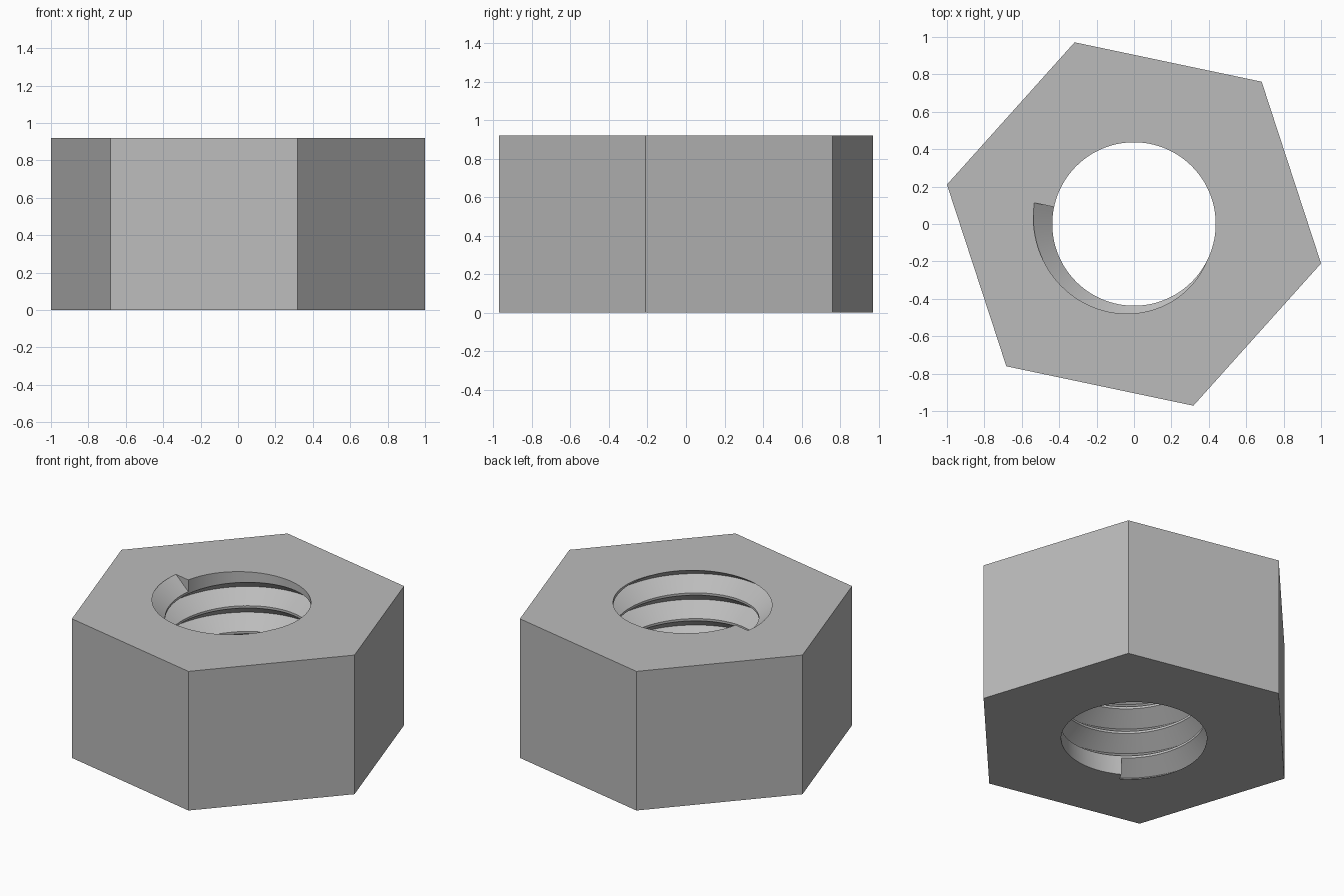
import bpy, bmesh, math

HEIGHT = 0.92
HEX_R, HEX_TURN = 1.022, math.radians(-11.9)
BORE_R, ROOT_R = 0.437, 0.545
PITCH, HALF = 0.17, 0.0775          # thread pitch and half width of the groove
START, TURNS, SEG = math.radians(168), 5.2, 96

if "Cube" in bpy.data.objects:
    bpy.data.objects.remove(bpy.data.objects["Cube"])

steel = bpy.data.materials.new("grey_steel")
steel.use_nodes = True
colour = (0.5, 0.5, 0.5, 1)
steel.diffuse_color = colour
steel.node_tree.nodes["Principled BSDF"].inputs["Base Color"].default_value = colour


def finish(name, bm):
    bmesh.ops.recalc_face_normals(bm, faces=bm.faces)
    mesh = bpy.data.meshes.new(name)
    bm.to_mesh(mesh)
    bm.free()
    mesh.materials.append(steel)
    obj = bpy.data.objects.new(name, mesh)
    bpy.context.collection.objects.link(obj)
    return obj


def prism(name, radius, sides, turn, z0, z1):
    bm = bmesh.new()
    ring = [bm.verts.new((radius * math.cos(turn + math.tau * i / sides),
                          radius * math.sin(turn + math.tau * i / sides), z0))
            for i in range(sides)]
    base = bm.faces.new(ring)
    top = bmesh.ops.extrude_face_region(bm, geom=[base])["geom"]
    bmesh.ops.translate(bm, vec=(0, 0, z1 - z0),
                        verts=[g for g in top if isinstance(g, bmesh.types.BMVert)])
    return finish(name, bm)


def helix_cutter(name):
    # V profile, with its flanks run slightly past the bore wall
    over = 0.006
    lip = HALF * (1 + over / (ROOT_R - BORE_R))
    profile = [(ROOT_R, 0), (BORE_R - over, lip), (BORE_R - 0.08, lip),
               (BORE_R - 0.08, -lip), (BORE_R - over, -lip)]
    bm = bmesh.new()
    steps = round(TURNS * SEG)
    rings = []
    for i in range(steps + 1):
        t = TURNS * i / steps
        a = START + math.tau * t
        rings.append([bm.verts.new((r * math.cos(a), r * math.sin(a),
                                    HEIGHT - PITCH * t + z)) for r, z in profile])
    n = len(profile)
    for a, b in zip(rings, rings[1:]):
        for k in range(n):
            bm.faces.new((a[k], a[(k + 1) % n], b[(k + 1) % n], b[k]))
    bm.faces.new(rings[0])
    bm.faces.new(rings[-1])
    return finish(name, bm)


# Hexagonal body, then the bore and the left-hand thread groove cut from it
nut = prism("hex_nut", HEX_R, 6, HEX_TURN, 0, HEIGHT)
cutters = [prism("bore_cutter", BORE_R, SEG, 0.013, -0.2, HEIGHT + 0.2),
           helix_cutter("thread_cutter")]

bpy.ops.object.select_all(action="DESELECT")
bpy.context.view_layer.objects.active = nut
nut.select_set(True)
for cutter in cutters:
    cutter.hide_render = True
    mod = nut.modifiers.new(cutter.name, "BOOLEAN")
    mod.operation, mod.solver, mod.object = "DIFFERENCE", "EXACT", cutter
    bpy.ops.object.modifier_apply(modifier=mod.name)
    bpy.data.objects.remove(cutter)

bpy.ops.object.shade_smooth_by_angle(angle=math.radians(25))
